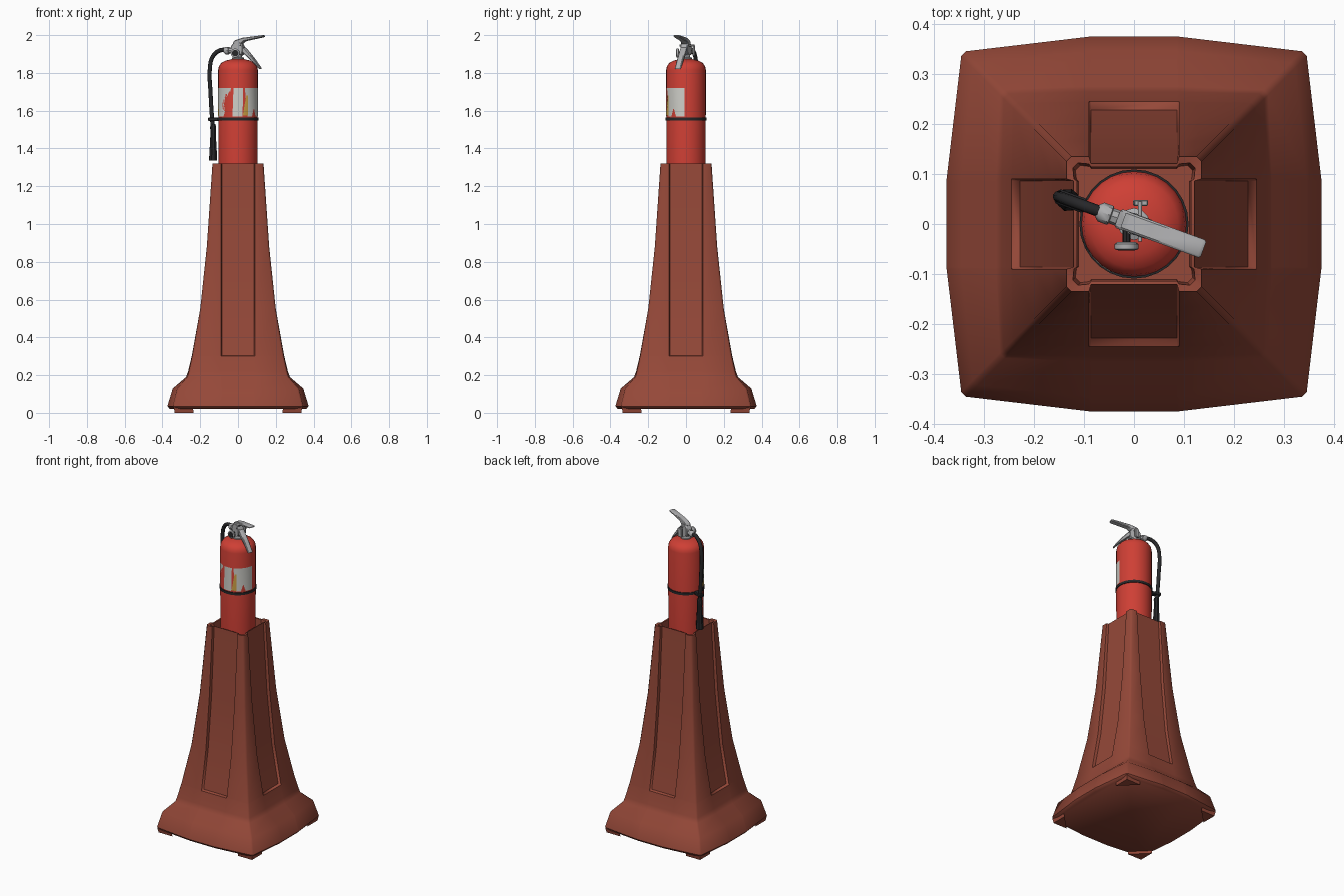
import bpy, bmesh, math
from mathutils import Matrix, Vector

if "Cube" in bpy.data.objects:
    bpy.data.objects.remove(bpy.data.objects["Cube"])

TILT = Matrix.Rotation(math.radians(-20), 4, 'Z')   # heading of the lever and hose


def material(name, rgb):
    m = bpy.data.materials.new(name)
    m.diffuse_color = (*rgb, 1)
    m.use_nodes = True
    m.node_tree.nodes["Principled BSDF"].inputs["Base Color"].default_value = m.diffuse_color
    return m


BROWN = material("stand_brown", (0.30, 0.065, 0.04))
RED = material("cylinder_red", (0.62, 0.05, 0.035))
BLACK = material("rubber_black", (0.02, 0.02, 0.022))
WHITE = material("label_white", (0.62, 0.62, 0.58))
YELLOW = material("label_yellow", (0.62, 0.36, 0.06))
METAL = material("valve_metal", (0.42, 0.42, 0.43))


def finish(name, bm, mat, angle=40, xf=None, fix=True):
    if fix:
        bmesh.ops.recalc_face_normals(bm, faces=bm.faces)
    if xf:
        bm.transform(xf)
    me = bpy.data.meshes.new(name)
    bm.to_mesh(me)
    bm.free()
    me.shade_smooth()
    me.set_sharp_from_angle(angle=math.radians(angle))
    me.materials.append(mat)
    ob = bpy.data.objects.new(name, me)
    bpy.context.collection.objects.link(ob)
    return ob


def loft(name, loops, mat, angle=40, xf=None):
    """Skin a stack of closed loops and cap both ends."""
    bm = bmesh.new()
    rings = [[bm.verts.new(p) for p in lp] for lp in loops]
    n = len(rings[0])
    for a, b in zip(rings, rings[1:]):
        for i in range(n):
            j = (i + 1) % n
            bm.faces.new((a[i], a[j], b[j], b[i]))
    bm.faces.new(rings[0][::-1])
    bm.faces.new(rings[-1])
    return finish(name, bm, mat, angle, xf)


def lathe(name, profile, mat, sides=24, xf=None, angle=40):
    loops = [[(r * math.cos(2 * math.pi * i / sides), r * math.sin(2 * math.pi * i / sides), z)
              for i in range(sides)] for r, z in profile]
    return loft(name, loops, mat, angle, xf)


def prism(name, pts, width, mat, y=0, bevel=0.004, xf=TILT):
    """Extrude an x-z outline sideways along y."""
    bm = bmesh.new()
    f = bm.faces.new([bm.verts.new((x, y - width / 2, z)) for x, z in pts])
    ext = bmesh.ops.extrude_face_region(bm, geom=[f])["geom"]
    bmesh.ops.translate(bm, vec=(0, width, 0), verts=[v for v in ext if isinstance(v, bmesh.types.BMVert)])
    if bevel:
        bmesh.ops.bevel(bm, geom=bm.edges[:], offset=bevel, segments=1, affect='EDGES')
    return finish(name, bm, mat, 35, xf)


def tube(name, pts, radius, mat, xf=TILT):
    cu = bpy.data.curves.new(name, 'CURVE')
    cu.dimensions = '3D'
    cu.bevel_depth, cu.bevel_resolution, cu.use_fill_caps = radius, 2, True
    cu.resolution_u = 4
    sp = cu.splines.new('BEZIER')
    sp.bezier_points.add(len(pts) - 1)
    for bp, p in zip(sp.bezier_points, pts):
        bp.co = xf @ Vector(p)
        bp.handle_left_type = bp.handle_right_type = 'AUTO'
    cu.materials.append(mat)
    ob = bpy.data.objects.new(name, cu)
    bpy.context.collection.objects.link(ob)
    bpy.ops.object.select_all(action='DESELECT')
    ob.select_set(True)
    bpy.context.view_layer.objects.active = ob
    bpy.ops.object.convert(target='MESH')
    return ob


def section(z, corner, side, depth, panel=0.09):
    """Square section with clipped corners and a recessed panel on each side."""
    c = 0.01
    edge = [(corner - c, -corner), (corner, -corner + c), (side, -panel), (side - depth, -panel + 0.004),
            (side - depth, panel - 0.004), (side, panel)]
    edge = edge[1:]
    out = []
    for k in range(4):
        rot = Matrix.Rotation(k * math.pi / 2, 3, 'Z')
        out += [tuple(rot @ Vector((x, y, z))) for x, y in edge + [(corner, corner - c)]]
    return out


# Stand: z, corner half-width, mid-side half-width, panel depth
rows = [(0.02, 0.335, 0.36, 0), (0.035, 0.345, 0.374, 0), (0.13, 0.322, 0.345, 0), (0.19, 0.268, 0.275, 0),
        (0.22, 0.26, 0.264, 0), (0.30, 0.243, 0.245, 0), (0.305, 0.242, 0.244, 0.016), (0.55, 0.20, 0.20, 0.018),
        (0.88, 0.165, 0.165, 0.018), (1.32, 0.135, 0.135, 0.014),
        (1.318, 0.122, 0.12, 0.006), (1.26, 0.117, 0.115, 0.004)]
loft("stand", [section(*r) for r in rows], BROWN, 50)

# Corner feet
for k in range(4):
    rot = Matrix.Rotation(k * math.pi / 2, 4, 'Z')
    outline = [(0.235, 0.335), (0.335, 0.335), (0.335, 0.235)]
    loft(f"corner_foot_{k + 1}", [[(x * s, y * s, z) for x, y in outline]
                                  for z, s in ((0.0, 1.0), (0.03, 1.015))], BROWN, 40, rot)

# Extinguisher body
lathe("cylinder_body", [(0.09, 1.262), (0.104, 1.275), (0.105, 1.815), (0.101, 1.835), (0.088, 1.853),
                        (0.062, 1.866), (0.03, 1.873)], RED, 28)
lathe("cylinder_strap", [(0.104, 1.547), (0.109, 1.547), (0.109, 1.563), (0.104, 1.563)], BLACK, 28)


def label_patch(name, low, high, z0, z1, mat, r=0.1062):
    """Patch wrapped on the cylinder; angles in degrees from the front."""
    bm = bmesh.new()
    n = 8
    rows_ = []
    for (a, b), z in ((low, z0), (high, z1)):
        angles = [math.radians(a + (b - a) * i / n) for i in range(n + 1)]
        rows_.append([bm.verts.new((r * math.sin(t), -r * math.cos(t), z)) for t in angles])
    for i in range(n):
        bm.faces.new((rows_[0][i], rows_[0][i + 1], rows_[1][i + 1], rows_[1][i]))
    return finish(name, bm, mat, 60, fix=False)


# Label panels with plain wedge decoration
label_patch("label_left", (-84, -46), (-84, -20), 1.57, 1.72, WHITE)
label_patch("label_middle", (-16, 13), (-13, 15), 1.57, 1.72, WHITE)
label_patch("label_right", (28, 86), (20, 86), 1.57, 1.72, WHITE)
label_patch("label_wedge", (14, 30), (24, 30), 1.575, 1.68, YELLOW, 0.1068)
label_patch("label_wedge_left", (-80, -68), (-80, -78), 1.575, 1.64, YELLOW, 0.1068)
label_patch("label_notch", (44, 60), (51, 53), 1.57, 1.61, RED, 0.1068)

# Valve: neck, block, side outlet and gauge
lathe("valve_neck", [(0.032, 1.866), (0.032, 1.88), (0.022, 1.884), (0.022, 1.925)], METAL, 12)
prism("valve_block", [(-0.035, 1.895), (0.03, 1.895), (0.035, 1.935), (0.018, 1.965), (-0.015, 1.965),
                      (-0.035, 1.94)], 0.04, METAL)
side = TILT @ Matrix.Translation((-0.028, 0, 1.918)) @ Matrix.Rotation(math.radians(-90), 4, 'Y')
lathe("hose_outlet", [(0.016, 0), (0.016, 0.02), (0.02, 0.022), (0.02, 0.042), (0.013, 0.05)], METAL, 8, side)
face = Matrix.Translation((-0.015, 0, 1.905)) @ Matrix.Rotation(math.radians(90), 4, 'X')
lathe("gauge_stem", [(0.008, 0.01), (0.008, 0.04)], BLACK, 8, face)
lathe("gauge_rim", [(0.018, 0.036), (0.024, 0.04), (0.024, 0.05), (0.018, 0.052)], METAL, 14, face)
lathe("gauge_dial", [(0.017, 0.05), (0.017, 0.053)], BLACK, 14, face)

# Squeeze lever and carrying handle
prism("squeeze_lever", [(-0.025, 1.955), (-0.015, 1.972), (0.03, 1.986), (0.145, 2.0), (0.15, 1.994),
                        (0.14, 1.988), (0.04, 1.968), (0.02, 1.95)], 0.038, METAL)
prism("carry_handle", [(0.015, 1.935), (0.04, 1.935), (0.09, 1.878), (0.13, 1.824), (0.126, 1.818),
                       (0.082, 1.862), (0.03, 1.908)], 0.034, METAL)

# Safety pin with its pull tab
pin = Matrix.Translation((0.012, 0, 0))
tube("safety_pin", [(0, -0.035, 1.945), (0, 0.045, 1.945)], 0.004, METAL, pin)
prism("pin_tab", [(-0.014, 1.89), (0.014, 1.89), (0.016, 1.945), (-0.012, 1.945)], 0.012, METAL, 0.042, 0.002, pin)

# Hose, its clip and the nozzle
tube("hose", [(-0.065, 0, 1.922), (-0.105, 0, 1.918), (-0.143, 0, 1.885), (-0.158, 0, 1.83), (-0.155, 0, 1.70),
              (-0.142, 0, 1.50)], 0.0115, BLACK)
prism("hose_clip", [(-0.165, 1.545), (-0.1, 1.545), (-0.1, 1.565), (-0.165, 1.565)], 0.03, BLACK)
lathe("nozzle", [(0.012, 1.53), (0.017, 1.515), (0.015, 1.48), (0.022, 1.36), (0.023, 1.335), (0.018, 1.335)],
      BLACK, 8, TILT @ Matrix.Translation((-0.14, 0, 0)))
